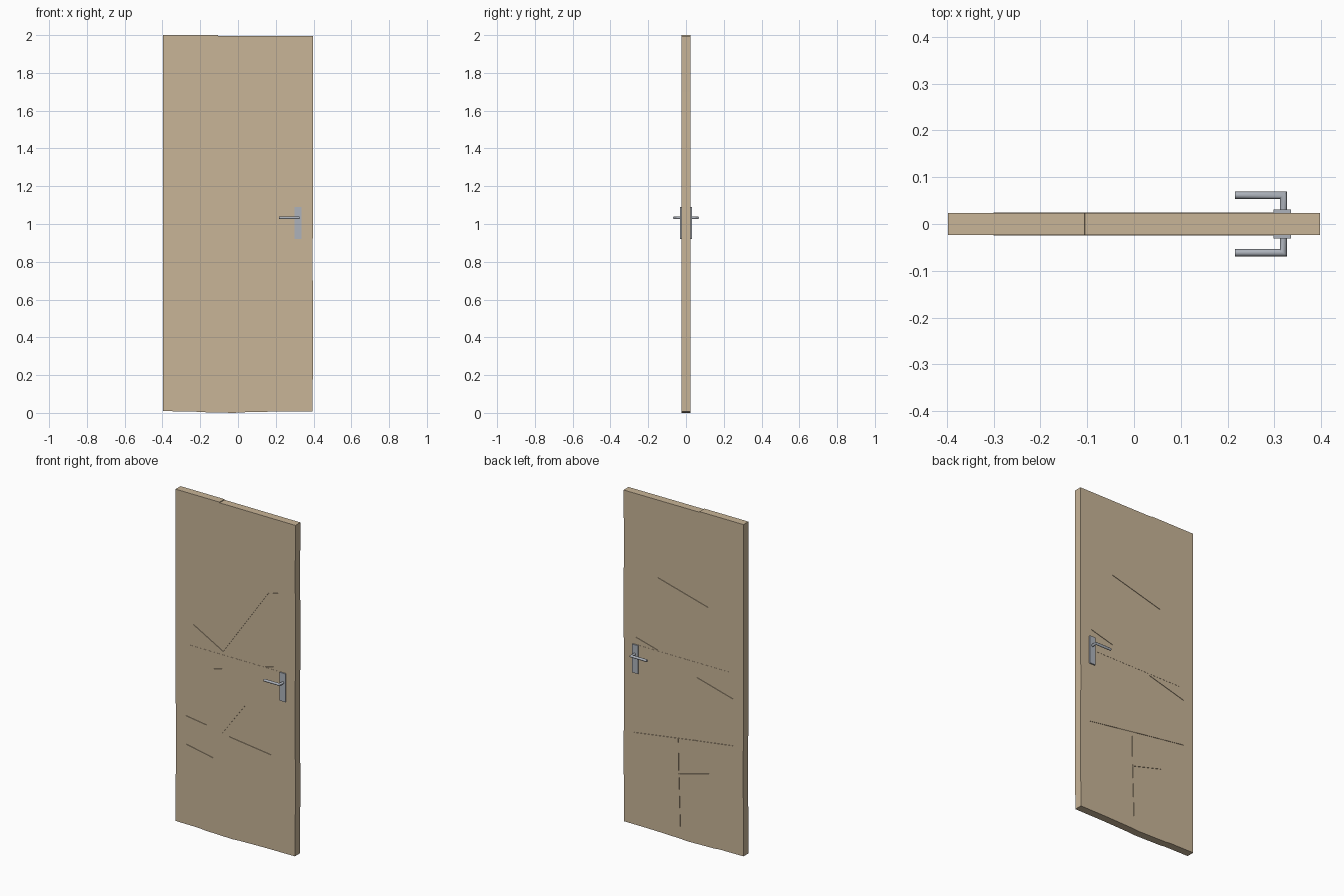
import bpy, bmesh, math
from mathutils import Matrix, Vector

if "Cube" in bpy.data.objects:
    bpy.data.objects.remove(bpy.data.objects["Cube"])

T = 0.0235  # half thickness of the door leaf


def material(name, rgb):
    m = bpy.data.materials.new(name)
    m.diffuse_color = (*rgb, 1)
    m.use_nodes = True
    m.node_tree.nodes["Principled BSDF"].inputs["Base Color"].default_value = m.diffuse_color
    return m


WOOD = material("wood", (0.58, 0.46, 0.31))
STEEL = material("steel", (0.42, 0.45, 0.50))


def make(name, bm, mat=None):
    bmesh.ops.recalc_face_normals(bm, faces=bm.faces)
    me = bpy.data.meshes.new(name)
    bm.to_mesh(me)
    bm.free()
    ob = bpy.data.objects.new(name, me)
    bpy.context.collection.objects.link(ob)
    if mat:
        me.materials.append(mat)
    return ob


def add_box(bm, x, y, z):
    """Box from (min, max) ranges."""
    mid = [(a + b) / 2 for a, b in (x, y, z)]
    size = [b - a for a, b in (x, y, z)]
    mat = Matrix.Translation(mid) @ Matrix.Diagonal((*size, 1))
    bmesh.ops.create_cube(bm, size=1, matrix=mat)


# Door leaf: slightly uneven broken outline, extruded through its thickness
outline = [(-.398, .009), (-.24, .008), (-.2, .004), (-.02, .0), (.02, .003),
           (.2, .007), (.394, .008), (.398, .4), (.395, .8), (.398, 1.3),
           (.396, 1.7), (.398, 1.995), (-.105, 1.996), (-.106, 2.0),
           (-.398, 2.0), (-.397, 1.5), (-.398, 1.0), (-.396, .5)]
bm = bmesh.new()
face = bm.faces.new([bm.verts.new((x, -T, z)) for x, z in outline])
ext = bmesh.ops.extrude_face_region(bm, geom=[face])
bmesh.ops.translate(bm, vec=(0, 2 * T, 0),
                    verts=[v for v in ext["geom"] if isinstance(v, bmesh.types.BMVert)])
leaf = make("door_leaf", bm, WOOD)

# Crack lines on each face
front_cracks = [
    [(-.28, 1.22), (-.08, 1.11), (.22, 1.54), (.32, 1.57)],
    [(-.33, .94), (-.09, 1.005)],
    [(.20, 1.095), (.29, 1.12)],
    [(-.33, .66), (-.19, .64)],
    [(-.33, .49), (-.15, .455)],
    [(-.085, .62), (.07, .83)],
    [(-.04, .61), (.24, .575)],
]
back_cracks = [
    [(.17, 1.53), (-.165, 1.44)],
    [(.32, 1.135), (.17, 1.095)],
    [(-.09, 1.0), (-.33, .935)],
    [(.33, .56), (-.08, .62), (-.33, .655)],
    [(.034, .60), (.03, .40), (.02, .07)],
    [(.034, .39), (-.17, .445)],
]
bm = bmesh.new()
for side, cracks in ((-1, front_cracks), (1, back_cracks)):
    for path in cracks:
        for a, b in zip(path, path[1:]):
            d = Vector((b[0] - a[0], 0, b[1] - a[1]))
            mat = (Matrix.Translation(((a[0] + b[0]) / 2, side * T, (a[1] + b[1]) / 2))
                   @ Matrix.Rotation(-math.atan2(d.z, d.x), 4, 'Y')
                   @ Matrix.Diagonal((d.length, .006, .003, 1)))
            bmesh.ops.create_cube(bm, size=1, matrix=mat)
cutter = make("crack_cutter", bm)
cutter.hide_render = True
mod = leaf.modifiers.new("cracks", 'BOOLEAN')
mod.operation = 'DIFFERENCE'
mod.solver = 'EXACT'
mod.use_self = True
mod.object = cutter
bpy.context.view_layer.objects.active = leaf
bpy.ops.object.modifier_apply(modifier=mod.name)
bpy.data.objects.remove(cutter)

# Middle rail, barely proud of both faces
bm = bmesh.new()
add_box(bm, (-.30, .30), (-T - .001, T + .001), (1.01, 1.09))
make("middle_rail", bm, WOOD)

# Handle sets on both faces
for side, label in ((-1, "front"), (1, "back")):
    bm = bmesh.new()
    add_box(bm, (.298, .336), sorted((side * (T - .002), side * .031)), (.92, 1.09))
    make(label + "_handle_plate", bm, STEEL)

    # L-shaped lever with a mitred corner
    n, r, cx, cy, cz = 12, .0075, .3195, .0615, 1.033
    bm = bmesh.new()
    rings = [[], [], []]
    for i in range(n):
        c, s = r * math.cos(2 * math.pi * i / n), r * math.sin(2 * math.pi * i / n)
        rings[0].append(bm.verts.new((cx + c, side * .029, cz + s)))
        rings[1].append(bm.verts.new((cx + c, side * (cy + c), cz + s)))
        rings[2].append(bm.verts.new((.216, side * (cy + c), cz + s)))
    for p, q in zip(rings, rings[1:]):
        for i in range(n):
            j = (i + 1) % n
            bm.faces.new((p[i], p[j], q[j], q[i]))
    bm.faces.new(rings[0])
    bm.faces.new(rings[2])
    lever = make(label + "_lever", bm, STEEL)
    bpy.ops.object.select_all(action='DESELECT')
    lever.select_set(True)
    bpy.context.view_layer.objects.active = lever
    bpy.ops.object.shade_smooth_by_angle(angle=math.radians(35))
